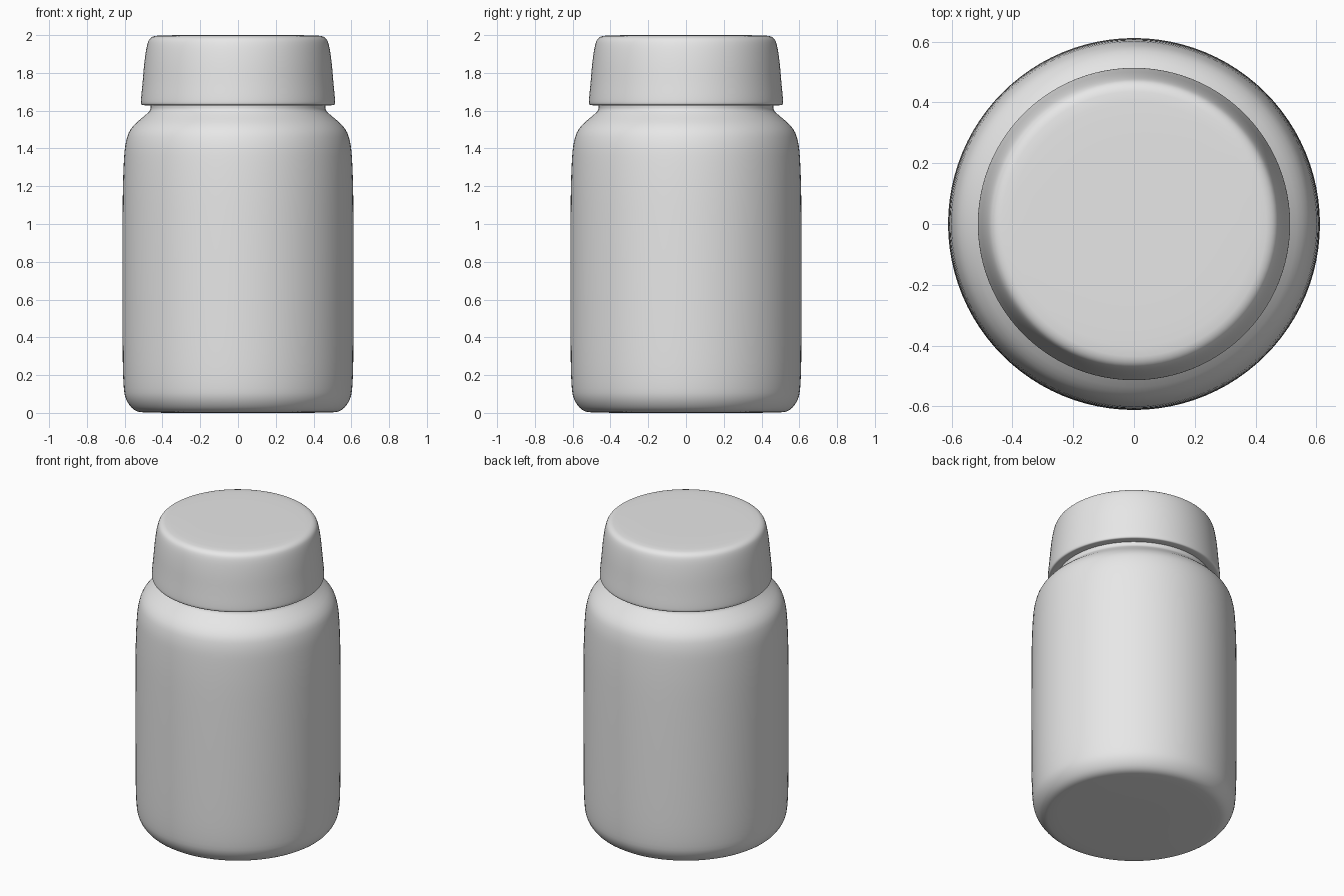
import bpy
import bmesh
from math import tau, radians

cube = bpy.data.objects.get("Cube")
if cube:
    bpy.data.objects.remove(cube, do_unlink=True)

grey = bpy.data.materials.new("plain_grey")
grey.use_nodes = True
grey.diffuse_color = (0.8, 0.8, 0.8, 1)
grey.node_tree.nodes["Principled BSDF"].inputs["Base Color"].default_value = (0.8, 0.8, 0.8, 1)


def rounded(points, rounds=2):
    """Cut the corners of an open profile, keeping its ends."""
    for _ in range(rounds):
        cut = [points[0]]
        for (r0, z0), (r1, z1) in zip(points, points[1:]):
            cut.append((r0 * 0.75 + r1 * 0.25, z0 * 0.75 + z1 * 0.25))
            cut.append((r0 * 0.25 + r1 * 0.75, z0 * 0.25 + z1 * 0.75))
        points = cut + [points[-1]]
    return points


def lathe(name, profile, sides=96):
    """Turn a (radius, height) profile around the z axis."""
    bm = bmesh.new()
    verts = [bm.verts.new((r, 0, z)) for r, z in rounded(profile)]
    edges = [bm.edges.new(pair) for pair in zip(verts, verts[1:])]
    bmesh.ops.spin(bm, geom=verts + edges, cent=(0, 0, 0), axis=(0, 0, 1),
                   angle=tau, steps=sides, use_merge=True)
    bmesh.ops.remove_doubles(bm, verts=bm.verts, dist=0.0001)
    bmesh.ops.recalc_face_normals(bm, faces=bm.faces)
    # Make sure the outside faces outward
    side = max(bm.faces, key=lambda f: f.calc_center_median().xy.length)
    if side.normal.xy.dot(side.calc_center_median().xy) < 0:
        bmesh.ops.reverse_faces(bm, faces=bm.faces)
    mesh = bpy.data.meshes.new(name)
    bm.to_mesh(mesh)
    bm.free()
    mesh.materials.append(grey)
    obj = bpy.data.objects.new(name, mesh)
    bpy.context.collection.objects.link(obj)
    bpy.ops.object.select_all(action="DESELECT")
    obj.select_set(True)
    bpy.context.view_layer.objects.active = obj
    bpy.ops.object.shade_smooth_by_angle(angle=radians(50))
    return obj


# Bottle: flat base, rounded heel, straight wall, sloped shoulder, short neck
lathe("bottle_body", [
    (0, 0), (0.49, 0), (0.55, 0.01), (0.593, 0.065), (0.607, 0.13),
    (0.612, 0.35), (0.612, 1.1), (0.606, 1.32), (0.597, 1.43),
    (0.57, 1.51), (0.48, 1.585), (0.462, 1.605), (0.462, 1.63)])

# Cap: overhanging rim, slightly tapered wall, rounded flat top
lathe("cap", [
    (0.462, 1.63), (0.5, 1.628), (0.514, 1.632), (0.514, 1.66),
    (0.505, 1.75), (0.495, 1.87), (0.48, 1.96), (0.462, 1.99),
    (0.42, 2), (0, 2)])
